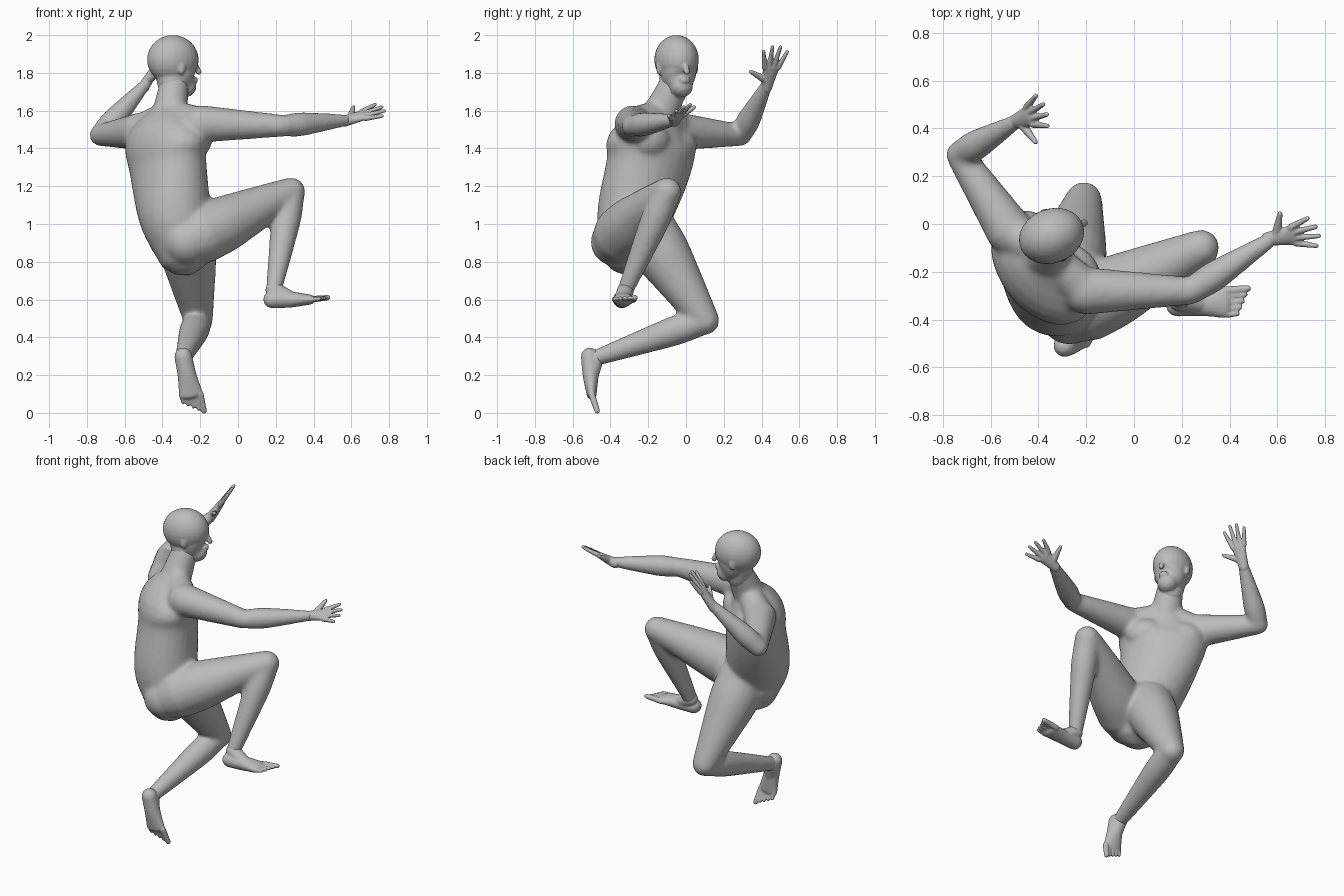
import bpy, bmesh, math
from mathutils import Vector, Matrix

if "Cube" in bpy.data.objects:
    bpy.data.objects.remove(bpy.data.objects["Cube"])

skin = bpy.data.materials.new("grey_skin")
skin.use_nodes = True
skin.diffuse_color = (.5, .5, .5, 1)
skin.node_tree.nodes["Principled BSDF"].inputs["Base Color"].default_value = skin.diffuse_color

UP = Vector((0, 0, 1))


def spline(points, steps=4):
    """Smooth path through the stations (Catmull-Rom)."""
    before = points[0] * 2 - points[1]
    after = points[-1] * 2 - points[-2]
    padded = [before, *points, after]
    path = []
    for a, b, c, d in zip(padded, padded[1:], padded[2:], padded[3:]):
        for step in range(steps):
            t = step / steps
            bend = a * 2 - b * 5 + c * 4 - d
            twist = b * 3 - a - c * 3 + d
            path.append(b + ((c - a) * t + bend * t * t + twist * t ** 3) / 2)
    return path + [points[-1]]


def tube(bm, stations, side=UP, side_end=None, sides=20):
    """Closed tube through (centre, half width, half depth) with domed ends."""
    path = spline([Vector((*centre, width, depth)) for centre, width, depth in stations])
    centres = [point.xyz for point in path]
    last = len(path) - 1
    rings = []
    for i, point in enumerate(path):
        along = (centres[min(i + 1, last)] - centres[max(i - 1, 0)]).normalized()
        across = side.lerp(side_end or side, i / last)
        across = (across - along * across.dot(along)).normalized()
        width, depth = point[3], point[4]
        u, v = across * width, along.cross(across) * depth
        angles = [0]
        if i == 0:
            angles = [-1.5, -1, -.5, 0]
        elif i == last:
            angles = [0, .5, 1, 1.5]
        for angle in angles:
            dome = along * min(width, depth) * math.sin(angle)
            rings.append((centres[i] + dome, u * math.cos(angle), v * math.cos(angle)))
    turns = [math.tau * k / sides for k in range(sides)]
    loops = [[bm.verts.new(c + u * math.cos(a) + v * math.sin(a)) for a in turns]
             for c, u, v in rings]
    for lower, upper in zip(loops, loops[1:]):
        for k in range(sides):
            n = (k + 1) % sides
            bm.faces.new((lower[k], lower[n], upper[n], upper[k]))
    bm.faces.new(loops[0][::-1])
    bm.faces.new(loops[-1])


def limb(bm, start, end, thick, thin, muscle=0, sides=20):
    """Tapering limb with a muscle swelling near its start."""
    stations = []
    for t in (0, .25, .5, .75, 1):
        radius = thick + (thin - thick) * t + muscle * math.sin(math.pi * math.sqrt(t))
        stations.append((start.lerp(end, t), radius, radius))
    axis = end - start
    side = UP if abs(axis.z) < axis.length * .8 else Vector((1, 0, 0))
    tube(bm, stations, side, sides=sides)


def ellipsoid(bm, centre, forward, depth, width, height):
    across = UP.cross(forward)
    axes = Matrix((forward * depth, across * width, UP * height)).transposed().to_4x4()
    bmesh.ops.create_uvsphere(bm, u_segments=24, v_segments=16, radius=1,
                              matrix=Matrix.Translation(centre) @ axes)


def finish(bm, name, voxel, smoothing):
    """Fuse the overlapping pieces into one smooth skin."""
    bmesh.ops.recalc_face_normals(bm, faces=bm.faces)
    mesh = bpy.data.meshes.new(name)
    bm.to_mesh(mesh)
    bm.free()
    mesh.materials.append(skin)
    part = bpy.data.objects.new(name, mesh)
    bpy.context.collection.objects.link(part)
    fuse = part.modifiers.new("fuse", 'REMESH')
    fuse.mode = 'VOXEL'
    fuse.voxel_size = voxel
    fuse.use_smooth_shade = True
    soften = part.modifiers.new("soften", 'SMOOTH')
    soften.iterations = smoothing


# Joints of the pose
right_shoulder, left_shoulder = Vector((-.2, -.28, 1.53)), Vector((-.52, -.03, 1.49))
right_elbow, left_elbow = Vector((.24, -.28, 1.52)), Vector((-.73, .29, 1.47))
right_wrist, left_wrist = Vector((.58, -.06, 1.55)), Vector((-.49, .43, 1.74))
right_hip, left_hip = Vector((-.2, -.34, .94)), Vector((-.28, -.2, .96))
right_knee, left_knee = Vector((.28, -.1, 1.17)), Vector((-.21, .1, .49))
right_ankle, left_ankle = Vector((.19, -.32, .65)), Vector((-.29, -.48, .29))
neck_base, neck_top = Vector((-.36, -.13, 1.59)), Vector((-.34, -.07, 1.73))
hips_left, chest_left = Vector((-.45, .9, 0)), Vector((-.7, .7, 0))
chest_forward = chest_left.cross(UP).normalized()

# Torso, twisting from the hips up to the chest
body = bmesh.new()
tube(body, [(Vector((-.29, -.3, .88)), .16, .155),
            (Vector((-.335, -.275, 1.05)), .2, .19),
            (Vector((-.37, -.2, 1.3)), .245, .18),
            (Vector((-.38, -.18, 1.45)), .26, .17),
            (Vector((-.35, -.14, 1.6)), .1, .08)], hips_left, chest_left, sides=28)
limb(body, neck_base, neck_top, .095, .078)

# Arms and legs, with shoulder slopes, chest muscles and buttocks
for shoulder, elbow, wrist, hip, knee, ankle in (
        (right_shoulder, right_elbow, right_wrist, right_hip, right_knee, right_ankle),
        (left_shoulder, left_elbow, left_wrist, left_hip, left_knee, left_ankle)):
    limb(body, neck_base, shoulder, .07, .09)
    limb(body, shoulder, elbow, .1, .058)
    limb(body, elbow, wrist, .056, .031, .014)
    limb(body, hip, knee, .155, .078, .014)
    limb(body, knee, ankle, .074, .043, .013)
    pectoral = shoulder.lerp(neck_base, .45) + chest_forward * .045 - UP * .12
    ellipsoid(body, pectoral, chest_forward, .08, .12, .09)
    ellipsoid(body, hip - Vector((.07, .04, .035)), Vector((1, 0, 0)), .125, .125, .125)
finish(body, "body", .012, 12)


def hand(name, wrist, reach, spread):
    """Open hand: reach runs to the middle finger, spread points to the thumb."""
    bm = bmesh.new()
    across = (spread - reach * spread.dot(reach) / reach.length_squared).normalized()
    knuckles = wrist + reach * .45
    tube(bm, [(wrist - reach * .1, .03, .03), (wrist + reach * .15, .036, .026),
              (knuckles, .047, .018)], across)
    thumb_root = wrist + reach * .12 + across * .02
    limb(bm, thumb_root, wrist + reach * .32 + across * .11, .022, .011, sides=10)
    for place in (-1.5, -.5, .5, 1.5):
        length = 1 - .06 * place * place
        tip = wrist + reach * length + across * place * .045
        limb(bm, knuckles + across * place * .025, tip, .016, .01, sides=10)
    finish(bm, name, .005, 2)


hand("right_hand", right_wrist, Vector((.19, .03, .06)), Vector((-.25, .85, .45)))
hand("left_hand", left_wrist, Vector((.12, .05, .2)), Vector((.5, -.8, .3)))


def foot(name, ankle, heel, pad, inner, toe):
    """Foot from heel to pad, with five toes shrinking away from the inner side."""
    bm = bmesh.new()
    arch = heel.lerp(pad, .5)
    tube(bm, [(heel, .047, .046), (arch, .05, .042), (pad, .064, .027)], inner)
    limb(bm, ankle, arch, .045, .043)
    for i in range(5):
        root = pad + inner * (.05 - .025 * i)
        thick = .014 if i else .019
        limb(bm, root, root + toe * (1 - .13 * i), thick, thick * .8, sides=10)
    finish(bm, name, .006, 3)


foot("right_foot", right_ankle, Vector((.18, -.34, .6)), Vector((.38, -.33, .6)),
     Vector((-.1, 1, 0)), Vector((.1, .01, .01)))
foot("left_foot", left_ankle, Vector((-.29, -.51, .3)), Vector((-.25, -.5, .1)),
     Vector((1, 0, 0)), Vector((.02, .03, -.09)))

# Head: skull and jaw
head = bmesh.new()
face_forward = Vector((.93, .37, 0))
face_left = UP.cross(face_forward)
skull = Vector((-.345, -.05, 1.87))


def on_head(forward, left, rise):
    return skull + face_forward * forward + face_left * left + UP * rise


ellipsoid(head, skull, face_forward, .14, .114, .13)
tube(head, [(on_head(.015, 0, -.03), .103, .12), (on_head(.04, 0, -.1), .088, .094),
            (on_head(.07, 0, -.14), .062, .06)], face_left, sides=28)
limb(head, on_head(-.02, 0, -.05), neck_top - UP * .03, .08, .076)

# Nose, lips, brows, eyes and ears
limb(head, on_head(.125, 0, -.015), on_head(.147, 0, -.065), .012, .017, sides=10)
for rise in (-.1, -.115):
    ellipsoid(head, on_head(.122, 0, rise), face_forward, .018, .03, .009)
for mirror in (-1, 1):
    limb(head, on_head(.126, .012 * mirror, 0), on_head(.09, .075 * mirror, 0), .01, .01, sides=10)
    ellipsoid(head, on_head(.108, .038 * mirror, -.028), face_forward, .02, .02, .012)
    ellipsoid(head, on_head(.01, .105 * mirror, -.045), face_forward, .02, .012, .035)
finish(head, "head", .007, 4)
